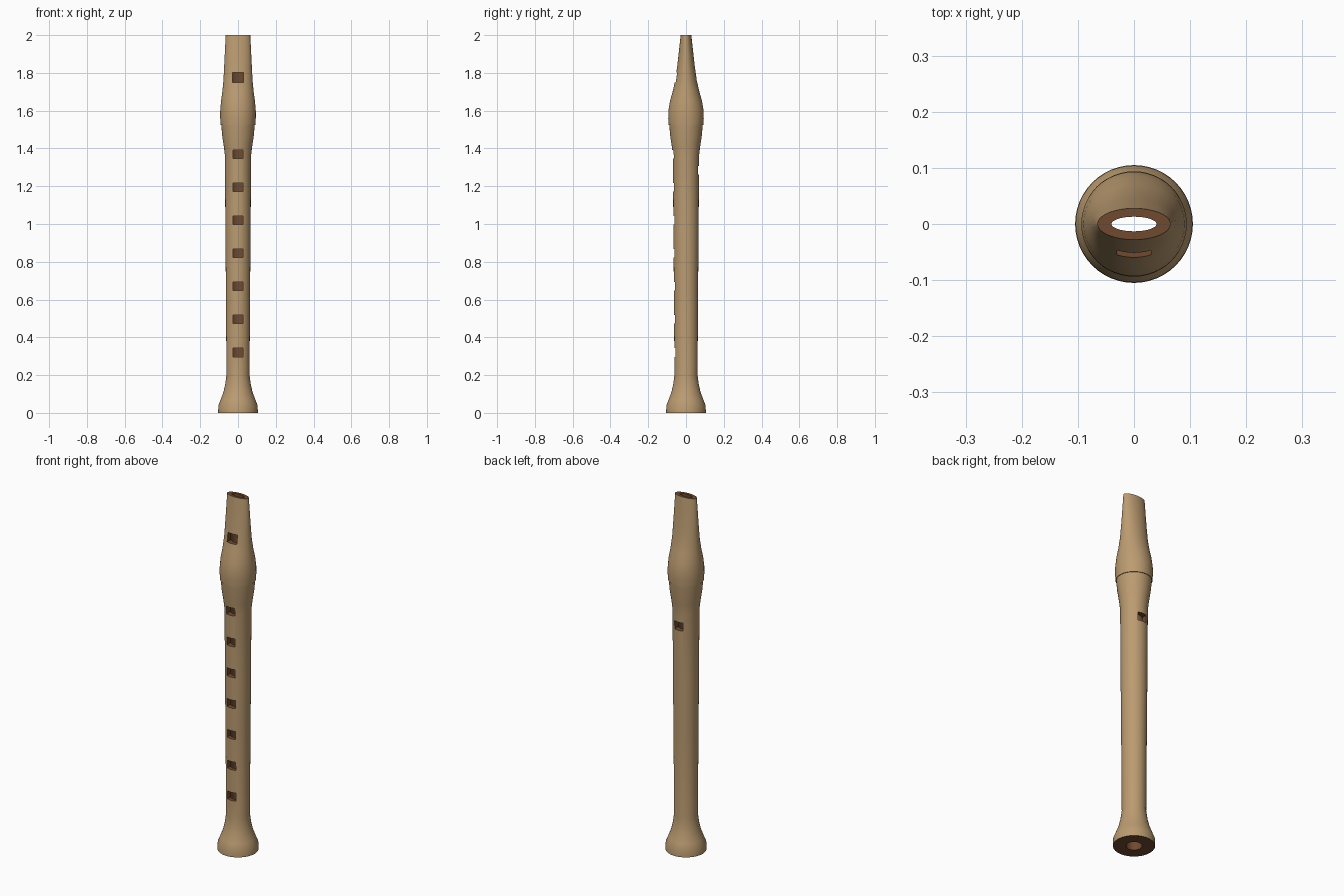
import bpy, bmesh, math
from mathutils import Matrix

if "Cube" in bpy.data.objects:
    bpy.data.objects.remove(bpy.data.objects["Cube"])

SEG = 48


def material(name, rgb):
    m = bpy.data.materials.new(name)
    m.diffuse_color = (*rgb, 1)
    m.use_nodes = True
    m.node_tree.nodes["Principled BSDF"].inputs["Base Color"].default_value = m.diffuse_color
    return m


wood = material("wood", (0.50, 0.33, 0.165))
dark = material("dark_wood", (0.16, 0.07, 0.03))


def make_object(name, bm):
    bmesh.ops.recalc_face_normals(bm, faces=bm.faces)
    me = bpy.data.meshes.new(name)
    bm.to_mesh(me)
    bm.free()
    me.materials.append(wood)
    me.materials.append(dark)
    ob = bpy.data.objects.new(name, me)
    bpy.context.collection.objects.link(ob)
    return ob


def tube(name, outer, inner):
    """Hollow tube from (z, x radius, y radius) sections: up the outside, down the bore."""
    bm = bmesh.new()
    rings = []
    for z, rx, ry in outer + inner[::-1]:
        rings.append([bm.verts.new((rx * math.cos(2 * math.pi * i / SEG),
                                    ry * math.sin(2 * math.pi * i / SEG), z))
                      for i in range(SEG)])
    for k in range(len(rings)):
        a, b = rings[k], rings[(k + 1) % len(rings)]
        for i in range(SEG):
            j = (i + 1) % SEG
            f = bm.faces.new((a[i], a[j], b[j], b[i]))
            f.material_index = 0 if k < len(outer) - 1 else 1
    return make_object(name, bm)


def cut_holes(target, holes):
    """Cut square holes given as (z, width, height, side), side -1 front, +1 back."""
    bm = bmesh.new()
    for z, w, h, side in holes:
        bmesh.ops.create_cube(bm, size=1, matrix=Matrix.Translation((0, side * 0.08, z))
                              @ Matrix.Diagonal((w, 0.14, h, 1)))
    for f in bm.faces:
        f.material_index = 1
    cutter = make_object("hole_cutter", bm)
    cutter.hide_render = True
    mod = target.modifiers.new("holes", 'BOOLEAN')
    mod.operation = 'DIFFERENCE'
    mod.solver = 'EXACT'
    mod.object = cutter
    bpy.context.view_layer.objects.active = target
    bpy.ops.object.modifier_apply(modifier=mod.name)
    bpy.data.objects.remove(cutter)


def round_sections(points):
    return [(z, r, r) for z, r in points]


# Body with flared foot
body = tube("body",
            round_sections([(0, 0.105), (0.04, 0.104), (0.07, 0.092), (0.11, 0.077),
                            (0.15, 0.068), (0.2, 0.061), (0.65, 0.064), (1.0, 0.067),
                            (1.36, 0.069), (1.41, 0.075), (1.47, 0.084), (1.53, 0.089)]),
            round_sections([(0, 0.04), (1.53, 0.04)]))

# Mouthpiece flattening into a beak
head = tube("mouthpiece",
            [(1.525, 0.092, 0.092), (1.56, 0.094, 0.094), (1.60, 0.094, 0.093),
             (1.65, 0.090, 0.085), (1.70, 0.083, 0.071), (1.76, 0.077, 0.057),
             (1.84, 0.073, 0.046), (1.92, 0.069, 0.037), (2.0, 0.065, 0.028)],
            [(1.525, 0.04, 0.04), (1.68, 0.04, 0.038), (2.0, 0.04, 0.013)])

# Finger holes, thumb hole and sound window
cut_holes(body, [(1.37 - 0.175 * i, 0.052, 0.046, -1) for i in range(7)]
          + [(1.285, 0.052, 0.046, 1)])
cut_holes(head, [(1.775, 0.06, 0.052, -1)])

for ob in (body, head):
    bpy.ops.object.select_all(action='DESELECT')
    ob.select_set(True)
    bpy.context.view_layer.objects.active = ob
    bpy.ops.object.shade_smooth_by_angle(angle=math.radians(30))
